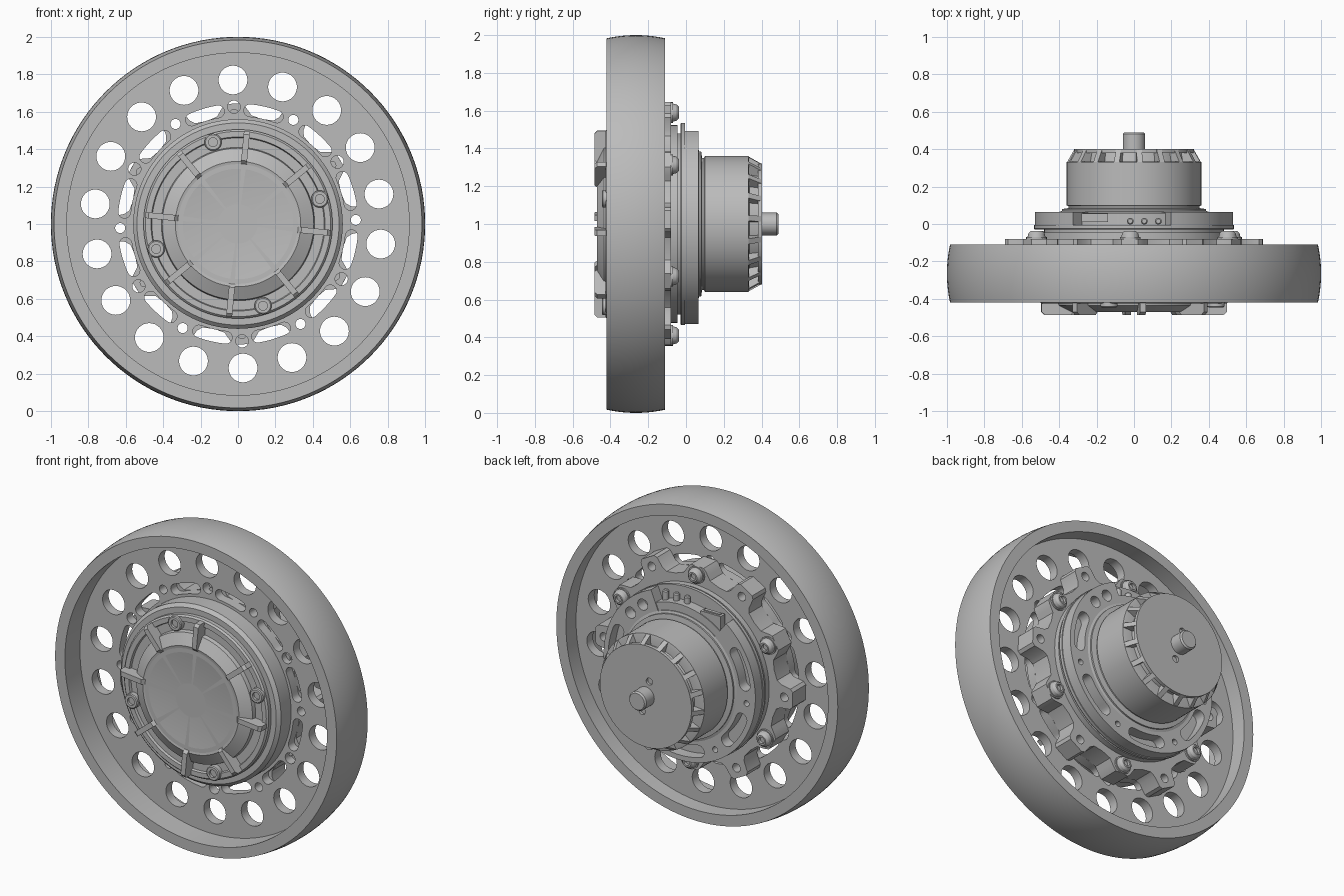
import bpy, bmesh, math
from mathutils import Matrix, Vector

if "Cube" in bpy.data.objects:
    bpy.data.objects.remove(bpy.data.objects["Cube"])

grey = bpy.data.materials.new("plain_grey")
grey.use_nodes = True
grey.diffuse_color = (0.5, 0.5, 0.5, 1)
grey.node_tree.nodes["Principled BSDF"].inputs["Base Color"].default_value = (0.5, 0.5, 0.5, 1)

CENTRE = Matrix.Translation((0, 0, 1))
TILT = 2  # the whole wheel is turned slightly about its axle


def polar(r, deg):
    a = math.radians(deg)
    return r * math.cos(a), r * math.sin(a)


def finish(name, bm):
    bmesh.ops.remove_doubles(bm, verts=bm.verts, dist=1e-5)
    bmesh.ops.recalc_face_normals(bm, faces=bm.faces)
    mesh = bpy.data.meshes.new(name)
    bm.to_mesh(mesh)
    bm.free()
    mesh.materials.clear()
    mesh.materials.append(grey)
    mesh.shade_smooth()
    mesh.set_sharp_from_angle(angle=math.radians(28))
    obj = bpy.data.objects.new(name, mesh)
    bpy.context.collection.objects.link(obj)
    return obj


def lathe(name, profile, at=(0, 0), steps=96, closed=False):
    """Turn (radius, y) points about an axle along y."""
    bm = bmesh.new()
    verts = [bm.verts.new((r, y, 0)) for r, y in profile]
    edges = [bm.edges.new(p) for p in zip(verts, verts[1:])]
    if closed:
        edges.append(bm.edges.new((verts[-1], verts[0])))
    bmesh.ops.spin(bm, geom=verts + edges, cent=(0, 0, 0), axis=(0, 1, 0),
                   angle=math.tau, steps=steps)
    bmesh.ops.transform(bm, verts=bm.verts, matrix=CENTRE @ Matrix.Translation((at[0], 0, at[1])))
    return finish(name, bm)


def sheet(name, loops, y0, y1):
    """Plate in the xz plane; inner loops become holes."""
    curve = bpy.data.curves.new(name, "CURVE")
    curve.dimensions, curve.fill_mode = "2D", "BOTH"
    curve.extrude = (y1 - y0) / 2
    for loop in loops:
        spline = curve.splines.new("POLY")
        spline.points.add(len(loop) - 1)
        for point, (x, z) in zip(spline.points, loop):
            point.co = (x, z, 0, 1)
        spline.use_cyclic_u = True
    temp = bpy.data.objects.new(name, curve)
    mesh = temp.to_mesh()
    bm = bmesh.new()
    bm.from_mesh(mesh)
    temp.to_mesh_clear()
    bpy.data.objects.remove(temp)
    move = CENTRE @ Matrix.Translation((0, (y0 + y1) / 2, 0)) @ Matrix.Rotation(math.pi / 2, 4, "X")
    bmesh.ops.transform(bm, verts=bm.verts, matrix=move)
    return finish(name, bm)


def circle(r, at=(0, 0), n=24):
    return [(at[0] + x, at[1] + z) for x, z in (polar(r, 360 * i / n) for i in range(n))]


def sector(r0, r1, a0, a1, n=10):
    angles = [a0 + (a1 - a0) * i / n for i in range(n + 1)]
    return [polar(r1, a) for a in angles] + [polar(r0, a) for a in reversed(angles)]


def arc_slot(r, half, a0, a1, n=8):
    """Curved slot with round ends."""
    loop = [polar(r + half, a0 + (a1 - a0) * i / n) for i in range(n + 1)]
    for end, start, r_from in ((a1, a1, 1), (a0, a0 + 180, -1)):
        cx, cz = polar(r, end)
        cap = [polar(half, start + 180 * i / n) for i in range(1, n)]
        loop += [(cx + x, cz + z) for x, z in cap]
        if r_from == 1:
            loop += [polar(r - half, a1 + (a0 - a1) * i / n) for i in range(n + 1)]
    return loop


def prism(name, points, width, angle):
    """Radial rib: (radius, y) outline with a given width, turned to an angle."""
    bm = bmesh.new()
    face = bm.faces.new([bm.verts.new((r, y, -width / 2)) for r, y in points])
    out = bmesh.ops.extrude_face_region(bm, geom=[face])["geom"]
    bmesh.ops.translate(bm, vec=(0, 0, width), verts=[v for v in out if isinstance(v, bmesh.types.BMVert)])
    bmesh.ops.transform(bm, verts=bm.verts, matrix=CENTRE @ Matrix.Rotation(-math.radians(angle), 4, "Y"))
    return finish(name, bm)


def box(name, x, y, z):
    bm = bmesh.new()
    bmesh.ops.create_cube(bm, size=1)
    for v in bm.verts:
        v.co = Vector([lo + (hi - lo) * (c + 0.5) for c, (lo, hi) in zip(v.co, (x, y, z))])
    return finish(name, bm)


bolt_angles = [TILT + 30 + 60 * k for k in range(6)]
hole_angles = [TILT + 60 * k for k in range(6)]

# Tyre with a crowned tread
tread = [(1.0 - 0.017 * t * t, -0.265 + 0.155 * t) for t in (i / 5 for i in range(-5, 6))]
lathe("tyre", [(0.915, -0.42)] + tread + [(0.915, -0.11)], steps=128, closed=True)

# Wheel web with round windows, curved slots and bolt holes
loops = [circle(0.92, n=128), circle(0.52, n=96)]
loops += [circle(0.077, polar(0.77, TILT + 10 + 20 * k), 32) for k in range(18)]
loops += [arc_slot(0.61, 0.033, TILT + 15 + 30 * k - 7, TILT + 15 + 30 * k + 7) for k in range(12)]
loops += [circle(0.034, polar(0.626, a)) for a in bolt_angles]
loops += [circle(0.027, polar(0.63, a)) for a in hole_angles]
sheet("wheel_web", loops, -0.27, -0.21)

# Scalloped mounting flange behind the web
outline = []
for k in range(12):
    a = TILT + 30 * k
    tip = 0.69 if k % 2 == 0 else 0.645
    outline += [polar(0.585, a - 9), polar(0.61, a - 7), polar(tip - 0.015, a - 5.5), polar(tip, a - 4),
                polar(tip, a + 4), polar(tip - 0.015, a + 5.5), polar(0.61, a + 7), polar(0.585, a + 9),
                polar(0.575, a + 15)]
sheet("mounting_flange", [outline, circle(0.5, n=96)] + [circle(0.027, polar(0.63, a)) for a in hole_angles],
      -0.21, -0.08)

# Flange screws with socket heads
for a in bolt_angles:
    lathe("flange_screw", [(0, -0.055), (0.02, -0.055), (0.02, -0.037), (0.03, -0.037), (0.043, -0.05),
                           (0.048, -0.07), (0.055, -0.07), (0.055, -0.08), (0.025, -0.08), (0.025, -0.23),
                           (0, -0.23)], polar(0.59, a), 24)

# Hub housing and domed front cover
lathe("hub_housing", [(0, -0.465), (0.315, -0.465), (0.335, -0.47), (0.405, -0.435), (0.41, -0.41),
                      (0.46, -0.41), (0.465, -0.425), (0.495, -0.425), (0.505, -0.415), (0.505, -0.39),
                      (0.54, -0.39), (0.56, -0.37), (0.56, -0.1), (0.54, -0.08), (0.525, -0.08),
                      (0.525, -0.045), (0.48, -0.045), (0.48, -0.03), (0, -0.03)])
pockets = [sector(0.105, 0.295, 39.5 + 45 * k + 2.5, 84.5 + 45 * k - 2.5) for k in range(8)]
sheet("cover_spokes", [circle(0.32, n=64)] + pockets, -0.467, -0.475)
for k in range(8):
    prism("cover_rib", [(0.32, -0.465), (0.34, -0.485), (0.48, -0.485), (0.497, -0.47), (0.497, -0.4),
                        (0.32, -0.4)], 0.032, 39.5 + 45 * k)
for k in range(4):
    lathe("cover_screw", [(0, -0.43), (0.024, -0.43), (0.024, -0.445), (0.04, -0.445), (0.046, -0.44),
                          (0.046, -0.4)], polar(0.457, 17 + 90 * k), 24)

# Stationary rear bracket with lightening pockets
lathe("bracket_base", [(0, -0.03), (0.53, -0.03), (0.535, -0.025), (0.535, -0.005), (0, -0.005)])
pockets = [arc_slot(0.46, 0.038, a - 12, a + 12) for a in (10, -42, -95, -148, -200)]
pockets += [circle(0.018, polar(0.47, a), 16) for a in (-16, -68, -122, -174)]
pockets += [circle(0.035, polar(0.46, a)) for a in (42, 56)]
sheet("rear_bracket", [sector(0.385, 0.53, -232, 68, 72)] + pockets, -0.005, 0.065)

# Connector bay in the bracket gap
sheet("connector_bay", [sector(0.3, 0.45, 68, 128, 20)], -0.01, 0.06)
box("signal_socket", (-0.28, -0.14), (0.01, 0.055), (1.36, 1.445))
box("socket_opening", (-0.265, -0.155), (0.022, 0.043), (1.44, 1.452))
for x in (-0.02, 0.055, 0.13):
    pin = lathe("power_pin", [(0, -0.08), (0.027, -0.08), (0.027, -0.03), (0.018, -0.03), (0.018, 0.04),
                              (0.012, 0.046), (0, 0.046)], steps=20)
    pin.data.transform(Matrix.Translation((x, 0.015, 1.445)) @ Matrix.Rotation(math.pi / 2, 4, "X")
                       @ CENTRE.inverted())

# Motor can with vented, tapered end
lathe("motor_can", [(0, -0.03), (0.40, -0.03), (0.40, 0.065), (0.385, 0.07), (0.385, 0.08), (0.35, 0.085),
                    (0.35, 0.095), (0.36, 0.1), (0.36, 0.33), (0.35, 0.333), (0.295, 0.335),
                    (0.285, 0.385), (0, 0.385)])
for k in range(18):
    prism("vent_rib", [(0.27, 0.33), (0.358, 0.33), (0.318, 0.4), (0.27, 0.4)], 0.03, 5 + 20 * k)
sheet("end_plate", [circle(0.32, n=96), circle(0.022, (-0.025, 0.1), 16), circle(0.022, (0.025, -0.1), 16)],
      0.38, 0.402)

# Output shaft
lathe("shaft", [(0, 0.38), (0.06, 0.38), (0.06, 0.48), (0.052, 0.49), (0, 0.49)], steps=32)
